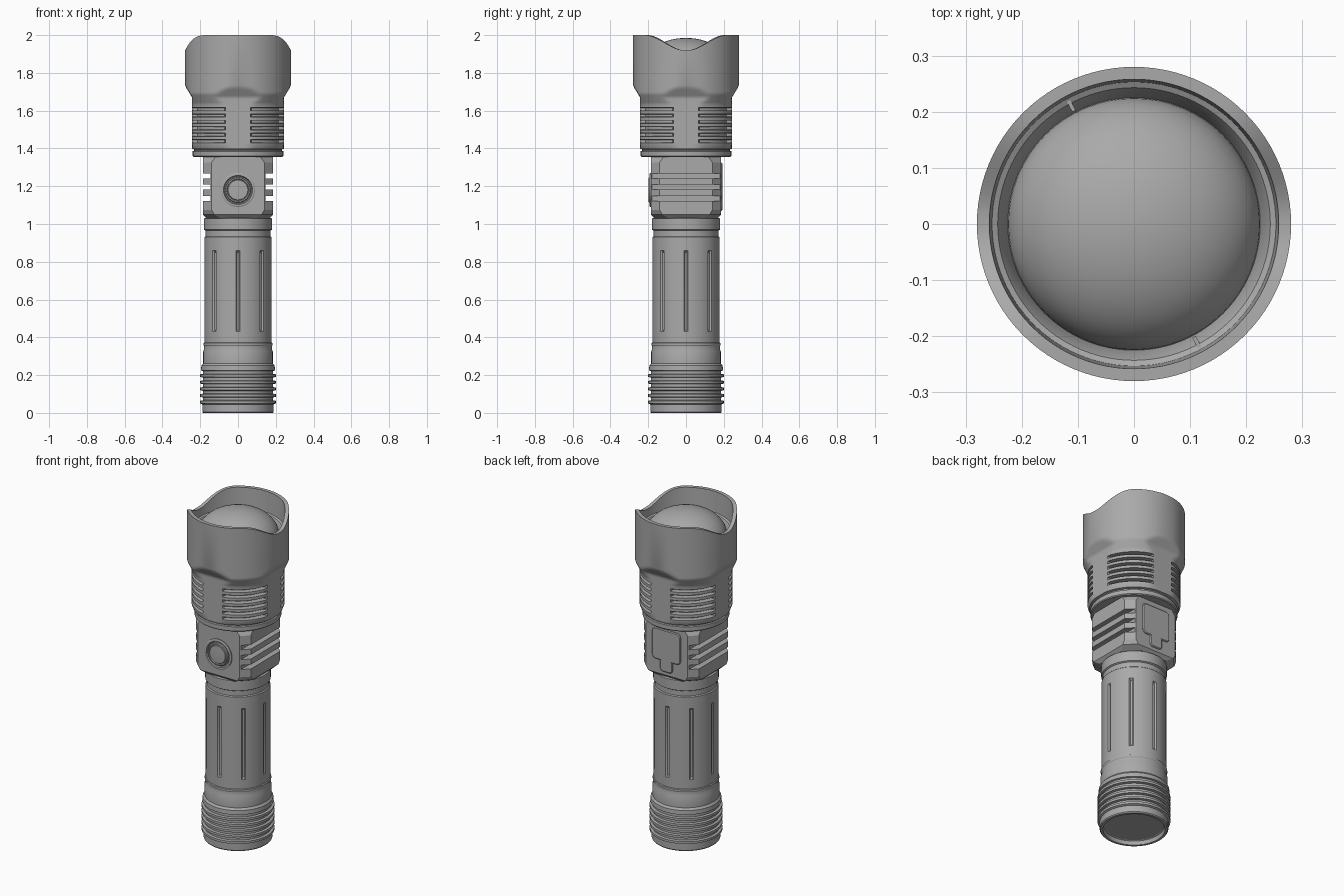
import bpy, bmesh, math
from mathutils import Matrix

if "Cube" in bpy.data.objects:
    bpy.data.objects.remove(bpy.data.objects["Cube"], do_unlink=True)

grey = bpy.data.materials.new("satin_grey")
grey.use_nodes = True
grey.diffuse_color = (0.4, 0.4, 0.4, 1)
grey.node_tree.nodes["Principled BSDF"].inputs["Base Color"].default_value = (0.4, 0.4, 0.4, 1)


def finish(name, bm, angle=30):
    bmesh.ops.remove_doubles(bm, verts=bm.verts, dist=1e-5)
    bmesh.ops.recalc_face_normals(bm, faces=bm.faces)
    mesh = bpy.data.meshes.new(name)
    bm.to_mesh(mesh)
    bm.free()
    mesh.materials.append(grey)
    ob = bpy.data.objects.new(name, mesh)
    bpy.context.collection.objects.link(ob)
    bpy.ops.object.select_all(action="DESELECT")
    ob.select_set(True)
    bpy.context.view_layer.objects.active = ob
    bpy.ops.object.shade_smooth_by_angle(angle=math.radians(angle))
    return ob


def skin(name, rings, caps=(True, True), angle=30, matrix=None):
    """Bridge a stack of equal-length point rings."""
    bm = bmesh.new()
    loops = [[bm.verts.new(p) for p in ring] for ring in rings]
    n = len(loops[0])
    for a, b in zip(loops, loops[1:]):
        for i in range(n):
            j = (i + 1) % n
            bm.faces.new((a[i], a[j], b[j], b[i]))
    if caps[0]:
        bm.faces.new(loops[0])
    if caps[1]:
        bm.faces.new(loops[-1])
    if matrix:
        bm.transform(matrix)
    return finish(name, bm, angle)


def lathe(name, profile, segs=64, shape=None, **kw):
    """Turn (radius, height) points; shape may alter them by angle."""
    rings = []
    for r, z in profile:
        ring = []
        for i in range(segs):
            t = math.tau * i / segs
            rr, zz = shape(r, z, t) if shape else (r, z)
            ring.append((rr * math.cos(t), rr * math.sin(t), zz))
        rings.append(ring)
    return skin(name, rings, **kw)


def axis_offset(t, step):
    """Angle to the nearest multiple of step."""
    return abs((t + step / 2) % step - step / 2)


# Head: round bezel with four flats, corner cooling grooves and a waved rim
GROOVE, RIM = 0.226, 1.95


def head_shape(r, z, t):
    off = axis_offset(t, math.pi / 2)
    if z >= RIM:
        k = min(1, max(0, (abs(0.28 * math.sin(t)) - 0.01) / 0.21))
        return r, 1.92 + 0.08 * k * k * (3 - 2 * k)
    if z < 1.74 and r > 0.2:
        flat = 0.243 + 0.037 * min(1, max(0, (z - 1.67) / 0.06))
        if r == GROOVE and off < math.radians(18):
            r = 0.255
        r = min(r, flat / math.cos(off))
    return r, z


head = [(0.16, 1.355), (0.235, 1.355), (0.24, 1.36), (0.24, 1.385), (0.232, 1.388),
        (0.232, 1.395), (0.246, 1.398), (0.255, 1.42)]
for i in range(6):
    z = 1.43 + i * 0.034
    head += [(0.255, z), (GROOVE, z + 0.002), (GROOVE, z + 0.015), (0.255, z + 0.017)]
head += [(0.255, 1.635)]
head += [(0.255 + 0.025 * i / 6, 1.635 + 0.055 * i / 6) for i in range(1, 7)]
head += [(0.28, 1.70), (0.28, 1.71), (0.28, 1.72), (0.28, 1.735),
         (0.28, RIM), (0.258, RIM), (0.253, 1.875), (0.243, 1.87), (0.225, 1.835), (0.225, 1.82)]
lathe("head", head, 96, head_shape)

# Domed lens
lathe("lens", [(0.225 * math.sin(a), 1.835 + 0.15 * math.cos(a))
               for a in [math.pi / 2 * i / 14 for i in range(14, 0, -1)]] + [(0.002, 1.985)],
      64, angle=60)

# Two small seams on the lens retaining ring
for side in (-1, 1):
    bm = bmesh.new()
    bmesh.ops.create_cube(bm, size=1, matrix=Matrix.Rotation(math.radians(-62), 4, "Z")
                          @ Matrix.Translation((side * 0.24, 0, 1.867))
                          @ Matrix.Diagonal((0.024, 0.007, 0.012, 1)))
    finish("retainer_seam", bm)


# Switch block: octagonal, with slots cut across both sides
def octagon(x, y, c, z):
    half = [(x, -y + c), (x, y - c), (x - c, y), (-x + c, y)]
    return [(px, py, z) for px, py in half] + [(-px, -py, z) for px, py in half]


S, C, SLOT = 0.185, 0.045, 0.04
block = [octagon(0.165, 0.165, 0.075, 1.03), octagon(S, S, 0.06, 1.05), octagon(S, S, C, 1.075)]
for z in (1.135, 1.195, 1.255):
    full, cut = (S, S, C), (S - SLOT, S, C - SLOT)
    block += [octagon(*full, z - 0.013), octagon(*cut, z - 0.013),
              octagon(*cut, z + 0.013), octagon(*full, z + 0.013)]
block += [octagon(S, S, C, 1.325), octagon(S, S, 0.07, 1.36)]
skin("switch_block", block, angle=20)

# Push button on the front with its surrounding rings
front = Matrix.Translation((0, -S, 1.18)) @ Matrix.Rotation(math.pi / 2, 4, "X")
lathe("button_bezel", [(0.09, -0.005), (0.09, 0.006), (0.085, 0.009), (0.077, 0.009), (0.073, 0.002),
                       (0.073, -0.005)], 48, caps=(False, False), matrix=front)
lathe("button", [(0.068, -0.005), (0.068, 0.009), (0.064, 0.013), (0.058, 0.013), (0.055, 0.008),
                 (0.052, 0.012), (0.04, 0.013)], 48, matrix=front)


# Charging port cover on the back: rounded panel with a pull tab
def rounded(w, z0, z1, r, y):
    pts = []
    for k, (cx, cz) in enumerate([(w - r, z1 - r), (r - w, z1 - r), (r - w, z0 + r), (w - r, z0 + r)]):
        for i in range(6):
            a = math.pi / 2 * (k + i / 5)
            pts.append((cx + r * math.cos(a), y, cz + r * math.sin(a)))
    return pts


for name, w, z0, z1, r in (("port_cover", 0.095, 1.135, 1.325, 0.025),
                           ("port_cover_tab", 0.042, 1.07, 1.15, 0.02)):
    skin(name, [rounded(w, z0, z1, r, S - 0.005), rounded(w, z0, z1, r, S + 0.003),
                rounded(w - 0.005, z0 + 0.005, z1 - 0.005, r - 0.005, S + 0.007)])


# Handle tube with eight lengthwise grooves
def handle_shape(r, z, t):
    if r < 0.177 and 0.42 < z < 0.87 and axis_offset(t, math.pi / 4) > math.radians(2.4):
        r = 0.178
    return r, z


lathe("handle", [(0.15, 0.36), (0.178, 0.365), (0.178, 0.43), (0.169, 0.44), (0.169, 0.85), (0.178, 0.86),
                 (0.178, 0.93), (0.172, 0.935), (0.172, 0.965), (0.18, 0.97), (0.18, 1.03), (0.15, 1.04)],
      192, handle_shape)

# Ribbed tail cap with a recessed end
tail = [(0.16, 0.025), (0.165, 0.022), (0.17, 0.0), (0.184, 0.0), (0.189, 0.006), (0.189, 0.045)]
for i in range(5):
    z = 0.05 + i * 0.035
    tail += [(0.2, z), (0.2, z + 0.014), (0.186, z + 0.017), (0.186, z + 0.032)]
tail += [(0.196, 0.225), (0.194, 0.25), (0.184, 0.262), (0.184, 0.325), (0.18, 0.335), (0.18, 0.355),
         (0.183, 0.36), (0.183, 0.37), (0.17, 0.378)]
lathe("tail_cap", tail, 64)
